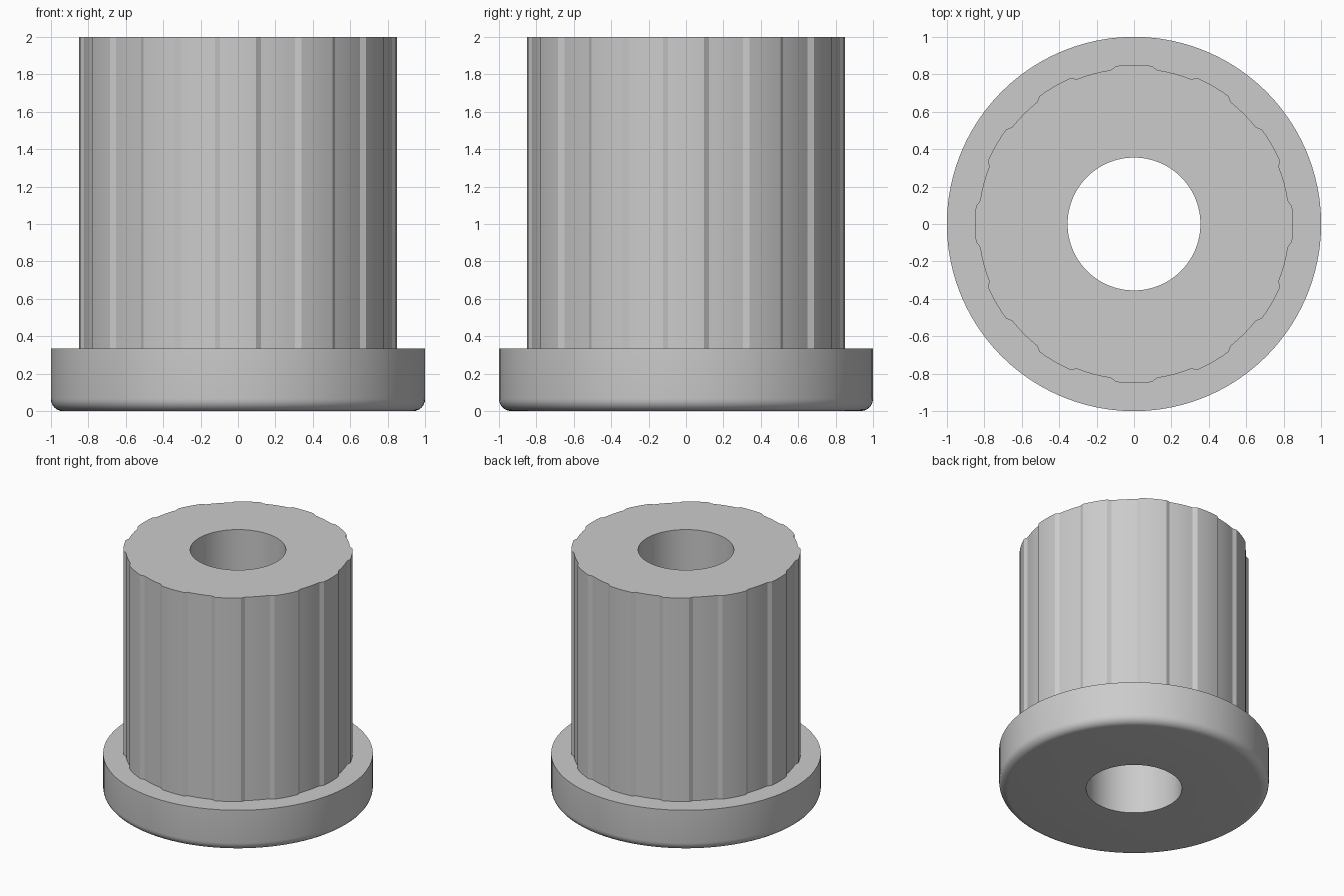
import bpy, bmesh, math

if "Cube" in bpy.data.objects:
    bpy.data.objects.remove(bpy.data.objects["Cube"])

STEPS = 24            # alternating raised and sunken flutes
FLUTE = math.tau / STEPS
RAISED, SUNKEN = 0.85, 0.832
HOLE, RIM, BEVEL = 0.355, 1.0, 0.065
COLLAR_TOP, TOP = 0.335, 2.0

# Fractions of each flute: a short slanted step, then a smooth arc
FRACTIONS = (0.07, 0.285, 0.5, 0.715, 0.93)
columns = []          # (angle, sleeve radius)
for i in range(STEPS):
    radius = RAISED if i % 2 == 0 else SUNKEN
    for f in FRACTIONS:
        columns.append(((i - 0.5 + f) * FLUTE, radius))


def ring(bm, z, radius=None):
    """Ring of vertices; without a radius it follows the fluted outline."""
    return [bm.verts.new(((radius or r) * math.cos(a), (radius or r) * math.sin(a), z))
            for a, r in columns]


bm = bmesh.new()

# Collar with a rounded lower edge
rings = [ring(bm, 0.0, HOLE)]
for k in range(7):
    t = k / 6 * math.pi / 2
    rings.append(ring(bm, BEVEL * (1 - math.cos(t)), RIM - BEVEL * (1 - math.sin(t))))
rings.append(ring(bm, COLLAR_TOP, RIM))

# Fluted sleeve, then the top face down into the bore
rings += [ring(bm, COLLAR_TOP), ring(bm, TOP), ring(bm, TOP, HOLE)]

# Skin all rings; the last pair closes the bore
n = len(columns)
for lower, upper in zip(rings, rings[1:] + rings[:1]):
    for j in range(n):
        k = (j + 1) % n
        bm.faces.new((lower[j], lower[k], upper[k], upper[j]))
bmesh.ops.recalc_face_normals(bm, faces=bm.faces)

mesh = bpy.data.meshes.new("fluted_bushing")
bm.to_mesh(mesh)
bm.free()
bushing = bpy.data.objects.new("fluted_bushing", mesh)
bpy.context.collection.objects.link(bushing)

# Plain grey
grey = bpy.data.materials.new("light_grey")
grey.diffuse_color = (0.6, 0.6, 0.6, 1.0)
grey.use_nodes = True
grey.node_tree.nodes["Principled BSDF"].inputs["Base Color"].default_value = grey.diffuse_color
mesh.materials.append(grey)

# Smooth arcs, crisp flute steps
bpy.context.view_layer.objects.active = bushing
bushing.select_set(True)
bpy.ops.object.shade_smooth_by_angle(angle=math.radians(20))
